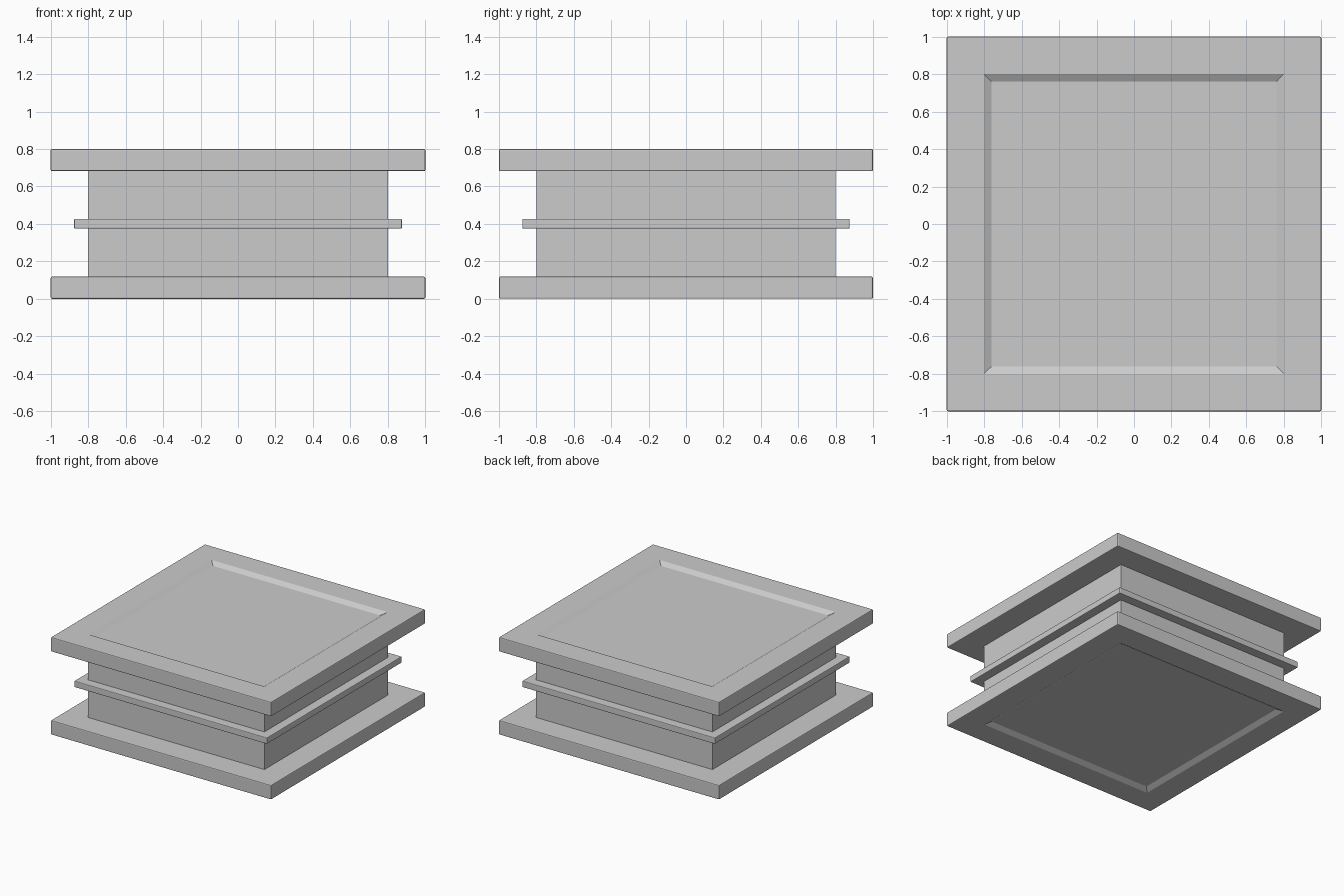
import bpy, bmesh, math

if "Cube" in bpy.data.objects:
    bpy.data.objects.remove(bpy.data.objects["Cube"])


def square_loft(name, sections, bevel=0.0):
    """Stack square sections (half width, z) into one closed solid."""
    bm = bmesh.new()
    rings = [[bm.verts.new((sx * h, sy * h, z))
              for sx, sy in ((-1, -1), (1, -1), (1, 1), (-1, 1))]
             for h, z in sections]
    for a, b in zip(rings, rings[1:]):
        for i in range(4):
            j = (i + 1) % 4
            bm.faces.new((a[i], a[j], b[j], b[i]))
    bm.faces.new(rings[0][::-1])
    bm.faces.new(rings[-1])
    bmesh.ops.recalc_face_normals(bm, faces=bm.faces)
    mesh = bpy.data.meshes.new(name)
    bm.to_mesh(mesh)
    bm.free()
    obj = bpy.data.objects.new(name, mesh)
    bpy.context.collection.objects.link(obj)
    if bevel:
        mod = obj.modifiers.new("soft_edges", "BEVEL")
        mod.width = bevel
        mod.segments = 2
        mod.limit_method = 'ANGLE'
        mod.angle_limit = math.radians(60)
    return obj


HEIGHT, THICK, DEPTH = 0.8, 0.118, 0.023

# Plate profile from its inner side to the recessed panel on its outer side
plate = [(1.0, THICK), (1.0, 0.0), (0.8, 0.0), (0.76, DEPTH)]
square_loft("base_plate", plate, 0.007)
square_loft("top_plate", [(h, HEIGHT - z) for h, z in plate], 0.007)

# Square core between the plates
square_loft("core", [(0.8, THICK - 0.02), (0.8, HEIGHT - THICK + 0.02)])

# Thin band around the middle
square_loft("middle_band", [(0.875, 0.375), (0.875, 0.427)], 0.006)
